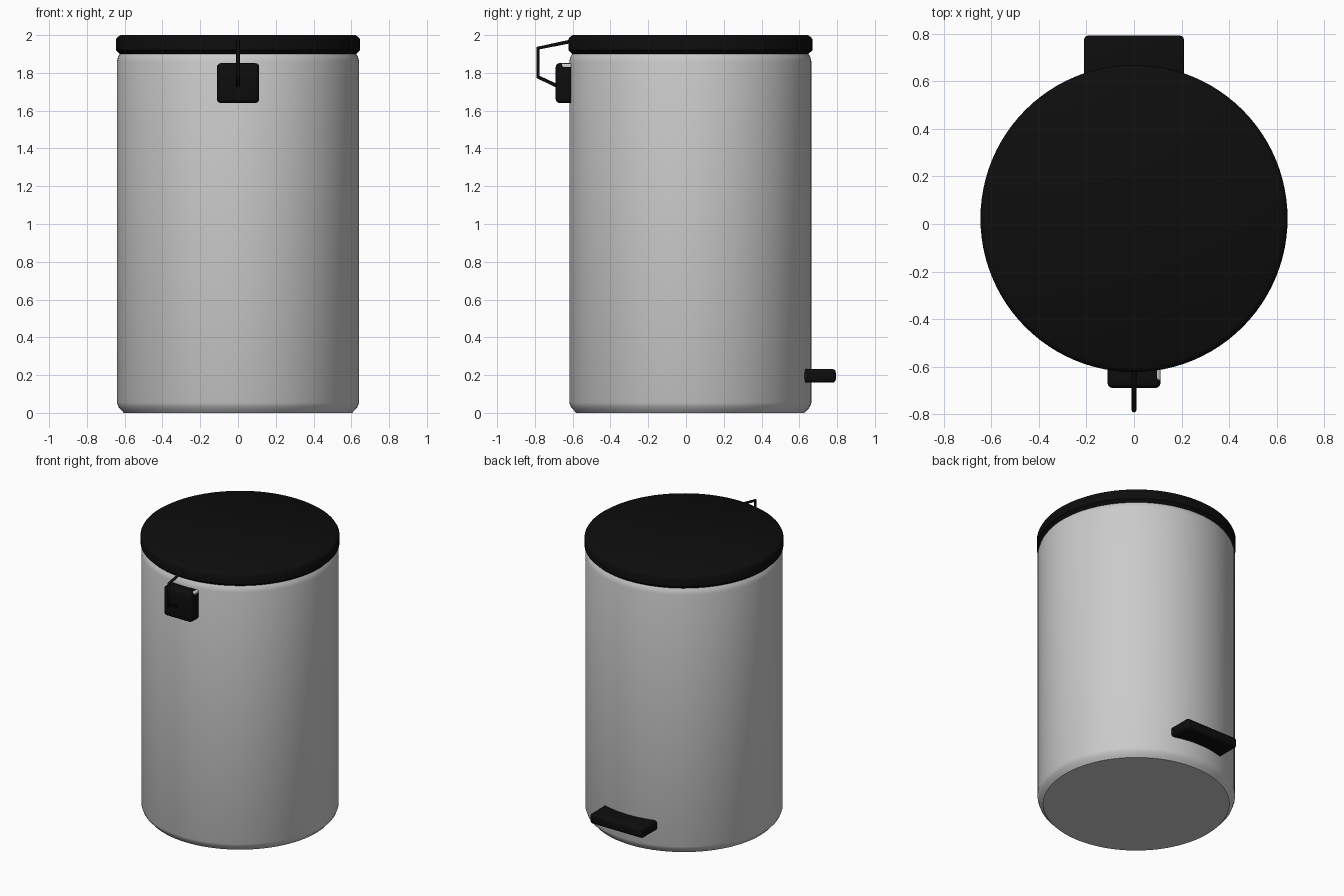
import bpy, bmesh, math

if "Cube" in bpy.data.objects:
    bpy.data.objects.remove(bpy.data.objects["Cube"])

CY = 0.023  # centre of the round body in y


def material(name, value):
    m = bpy.data.materials.new(name)
    m.diffuse_color = (value, value, value, 1)
    m.use_nodes = True
    m.node_tree.nodes["Principled BSDF"].inputs["Base Color"].default_value = m.diffuse_color
    return m


black = material("black_plastic", 0.004)
steel = material("light_steel", 0.6)


def add_object(name, bm, mat=None):
    mesh = bpy.data.meshes.new(name)
    bmesh.ops.recalc_face_normals(bm, faces=bm.faces)
    bm.to_mesh(mesh)
    bm.free()
    ob = bpy.data.objects.new(name, mesh)
    bpy.context.collection.objects.link(ob)
    if mat:
        mesh.materials.append(mat)
    bpy.ops.object.select_all(action='DESELECT')
    ob.select_set(True)
    bpy.context.view_layer.objects.active = ob
    bpy.ops.object.shade_smooth_by_angle(angle=math.radians(35))
    return ob


def lathe(name, profile, mat=None, sides=96):
    """Closed solid of revolution from (radius, z) points."""
    bm = bmesh.new()
    rings = []
    for r, z in profile:
        rings.append([bm.verts.new((r * math.cos(a), CY + r * math.sin(a), z))
                      for a in (2 * math.pi * i / sides for i in range(sides))])
    for lo, hi in zip(rings, rings[1:]):
        for i in range(sides):
            j = (i + 1) % sides
            bm.faces.new((lo[i], lo[j], hi[j], hi[i]))
    bm.faces.new(rings[0])
    bm.faces.new(rings[-1])
    return add_object(name, bm, mat)


def rounded_box(name, lo, hi, bevel, mat):
    bm = bmesh.new()
    bmesh.ops.create_cube(bm, size=1)
    for v in bm.verts:
        v.co = [(a + b) / 2 + c * (b - a) for a, b, c in zip(lo, hi, v.co)]
    bmesh.ops.bevel(bm, geom=bm.edges[:], offset=bevel, segments=3,
                    profile=0.5, affect='EDGES')
    return add_object(name, bm, mat)


# Body with softened rims
lathe("body", [(0.605, 0.0), (0.615, 0.012), (0.632, 0.03), (0.641, 0.055),
               (0.641, 1.86), (0.635, 1.885), (0.62, 1.91)])

# Lid with bevelled edges
lathe("lid", [(0.625, 1.90), (0.646, 1.92), (0.646, 1.977),
              (0.64, 1.988), (0.622, 2.0)], black)

# Foot pedal at the back
rounded_box("pedal", (-0.21, 0.56, 0.16), (0.21, 0.793, 0.232), 0.018, black)

# Latch block at the front, with its small metal corner
rounded_box("latch", (-0.112, -0.69, 1.64), (0.112, -0.58, 1.852), 0.022, black)
rounded_box("latch_button", (0.084, -0.66, 1.822), (0.112, -0.58, 1.85), 0.011, steel)

# Bent wire handle from the lid to the latch
curve = bpy.data.curves.new("wire_handle", 'CURVE')
curve.dimensions = '3D'
curve.bevel_depth = 0.01
curve.bevel_resolution = 2
curve.use_fill_caps = True
path = [(-0.58, 1.973), (-0.784, 1.931), (-0.784, 1.779), (-0.67, 1.725)]
spline = curve.splines.new('POLY')
spline.points.add(len(path) - 1)
for p, (y, z) in zip(spline.points, path):
    p.co = (0, y, z, 1)
curve.materials.append(black)
bpy.context.collection.objects.link(bpy.data.objects.new("wire_handle", curve))
